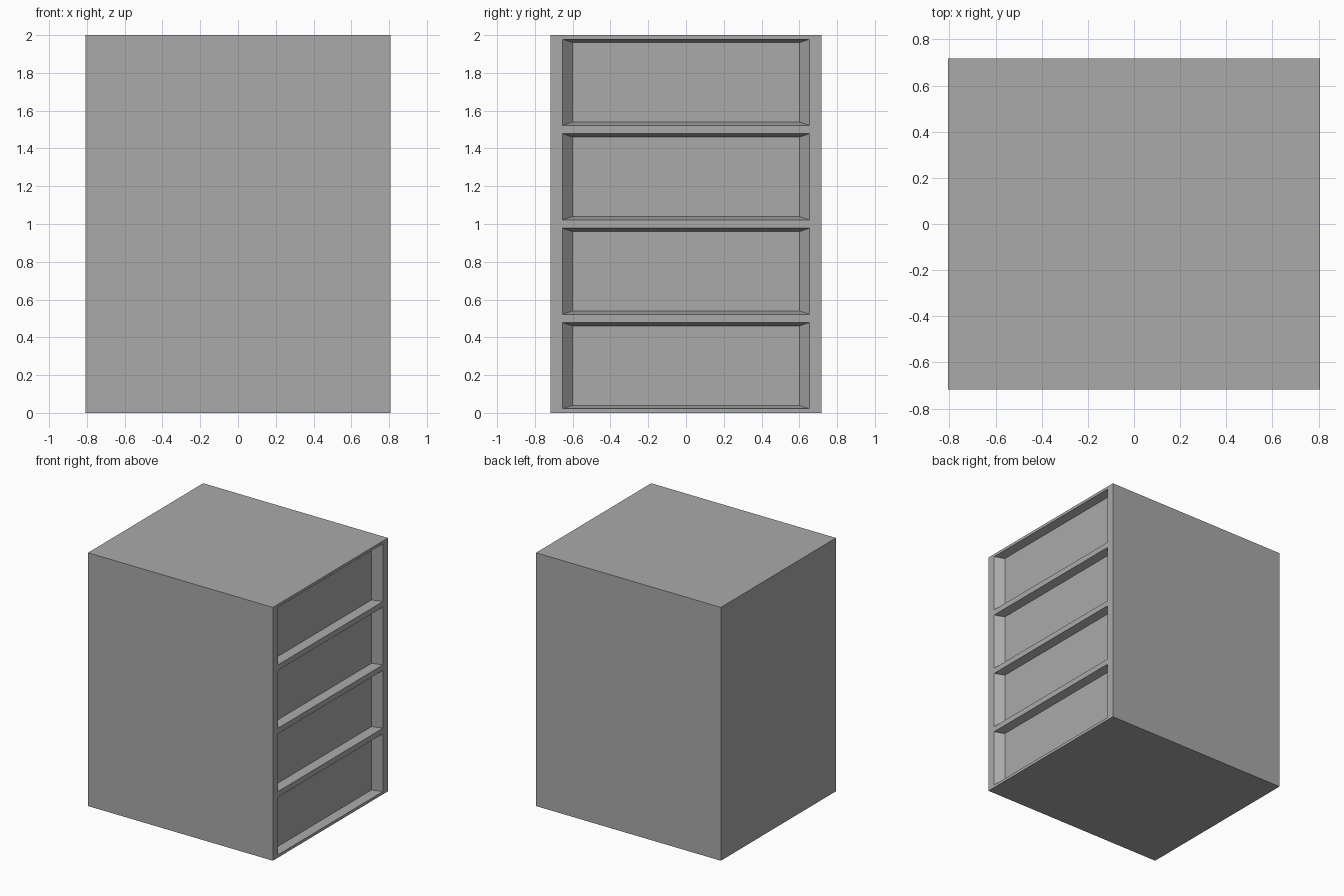
import bpy
import bmesh

cube = bpy.data.objects.get("Cube")
if cube:
    bpy.data.objects.remove(cube, do_unlink=True)

HALF_X, HALF_Y, HEIGHT = 0.807, 0.718, 2.0
DRAWERS = 4
PITCH = HEIGHT / DRAWERS
DEPTH = 0.06

# Single plain grey
grey = bpy.data.materials.new("plain_grey")
grey.use_nodes = True
colour = (0.4, 0.4, 0.4, 1)
grey.diffuse_color = colour
grey.node_tree.nodes["Principled BSDF"].inputs["Base Color"].default_value = colour

bm = bmesh.new()


def ring(x, half_y, z0, z1):
    """Rectangle of vertices facing +x."""
    corners = [(-half_y, z0), (half_y, z0), (half_y, z1), (-half_y, z1)]
    return [bm.verts.new((x, y, z)) for y, z in corners]


def bridge(a, b):
    for i in range(4):
        j = (i + 1) % 4
        bm.faces.new((a[i], a[j], b[j], b[i]))


# Closed back and sides, one band per drawer row on the open side
back = ring(-HALF_X, HALF_Y, 0, HEIGHT)
front = ring(HALF_X, HALF_Y, 0, HEIGHT)
bm.faces.new(back[::-1])
bridge(back, front)

for row in range(DRAWERS):
    base = row * PITCH
    mid = base + PITCH / 2
    # Frame around the opening
    frame = ring(HALF_X, HALF_Y, base, base + PITCH)
    opening = ring(HALF_X, 0.654, mid - 0.228, mid + 0.228)
    bridge(frame, opening)
    # Tapered recess and flat drawer panel
    panel = ring(HALF_X - DEPTH, 0.60, mid - 0.21, mid + 0.21)
    bridge(opening, panel)
    bm.faces.new(panel)

bmesh.ops.remove_doubles(bm, verts=bm.verts, dist=0.0001)
bmesh.ops.recalc_face_normals(bm, faces=bm.faces)

mesh = bpy.data.meshes.new("drawer_cabinet")
bm.to_mesh(mesh)
bm.free()
mesh.materials.append(grey)
cabinet = bpy.data.objects.new("drawer_cabinet", mesh)
bpy.context.collection.objects.link(cabinet)
